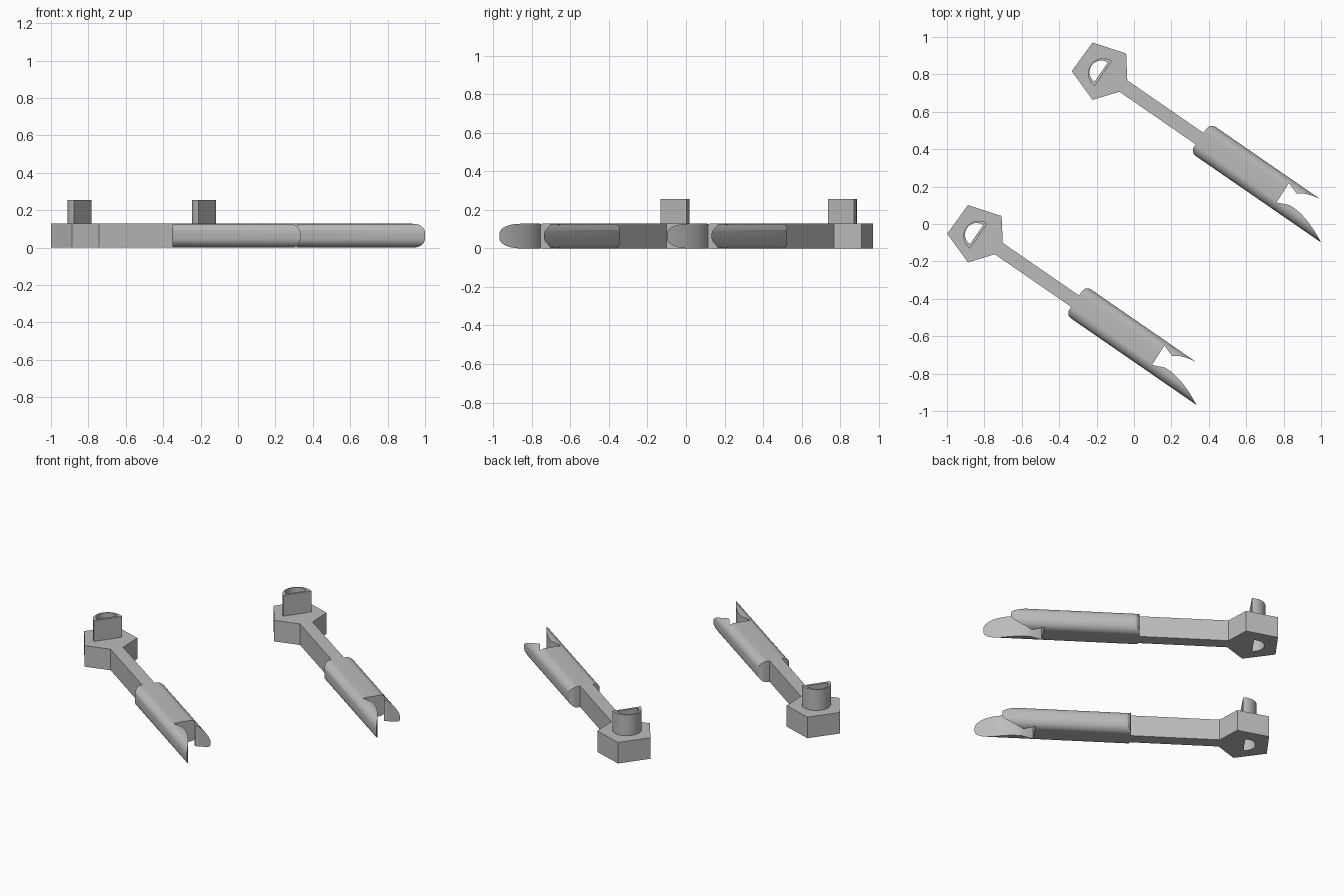
import bpy, bmesh, math
from mathutils import Matrix, Vector

if "Cube" in bpy.data.objects:
    bpy.data.objects.remove(bpy.data.objects["Cube"])

THICK, TOP = 0.128, 0.255
ANGLE = math.radians(-34.6)
HEADS = {"near": (-0.838, -0.052), "far": (-0.172, 0.817)}

steel = bpy.data.materials.new("plain_grey")
steel.use_nodes = True
GREY = (0.5, 0.5, 0.5, 1)
steel.diffuse_color = GREY
steel.node_tree.nodes["Principled BSDF"].inputs["Base Color"].default_value = GREY


def prism(name, outline, low, high, matrix=Matrix()):
    """Extrude a 2D outline between two heights."""
    bm = bmesh.new()
    face = bm.faces.new([bm.verts.new((x, y, low)) for x, y in outline])
    moved = bmesh.ops.extrude_face_region(bm, geom=[face])["geom"]
    bmesh.ops.translate(bm, vec=(0, 0, high - low),
                        verts=[v for v in moved if isinstance(v, bmesh.types.BMVert)])
    bmesh.ops.recalc_face_normals(bm, faces=bm.faces)
    bm.transform(matrix)
    mesh = bpy.data.meshes.new(name)
    bm.to_mesh(mesh)
    bm.free()
    mesh.materials.append(steel)
    obj = bpy.data.objects.new(name, mesh)
    bpy.context.collection.objects.link(obj)
    return obj


def combine(obj, tool, operation):
    """Apply a boolean and keep the resulting mesh."""
    mod = obj.modifiers.new("cut", "BOOLEAN")
    mod.object, mod.operation, mod.solver = tool, operation, "EXACT"
    graph = bpy.context.evaluated_depsgraph_get()
    mesh = bpy.data.meshes.new_from_object(obj.evaluated_get(graph))
    obj.modifiers.clear()
    obj.data = mesh


def arc(cx, cy, r, start, end, steps):
    angles = [math.radians(start + (end - start) * i / steps) for i in range(steps + 1)]
    return [(cx + r * math.cos(a), cy + r * math.sin(a)) for a in angles]


def curve(a, ctrl, b, steps=10):
    """Quadratic curve between two plan points."""
    a, ctrl, b = Vector(a), Vector(ctrl), Vector(b)
    ts = [i / steps for i in range(steps + 1)]
    return [tuple(a * (1 - t) ** 2 + ctrl * 2 * t * (1 - t) + b * t * t) for t in ts]


# Pentagonal head and straight shaft, in one outline along the tool axis
turn = math.degrees(ANGLE)
pentagon = [arc(0, 0, 0.161, a - turn, a - turn, 1)[0] for a in (36, 108, 180, 252)]
HALF = 0.037
body_plan = pentagon + [(0.14, -HALF), (0.635, -HALF), (0.635, HALF), (0.14, HALF)]
body = prism("head_and_shaft", body_plan, 0, THICK)

# Hollow half-round post with a bore through the head
post = prism("post", arc(0.014, -0.006, 0.082, 90, 270, 24), THICK, TOP)
bore = prism("bore_cutter", arc(0, -0.006, 0.062, 90, 270, 24), -0.1, TOP + 0.1)
combine(body, bore, "DIFFERENCE")
combine(post, bore, "DIFFERENCE")

# Grip plan: rounded start, notched jaw with a long and a short tip
LOW, HIGH, R = -0.088, 0.1, 0.035
grip_plan = (arc(0.635 + R, HIGH - R, R, 90, 180, 6)
             + arc(0.635 + R, LOW + R, R, 180, 270, 6)
             + curve((1.485, LOW), (1.33, -0.008), (1.23, -0.02))
             + [(1.167, -0.048), (1.163, 0.076)]
             + curve((1.229, 0.053), (1.265, 0.087), (1.35, HIGH)))
grip = prism("grip", grip_plan, 0, THICK)

# Rounded cross-section of the grip, swept along the axis
E = 0.052
section = (arc(HIGH - E, THICK - E, E, 0, 90, 10) + arc(LOW + E, THICK - E, E, 90, 180, 10)
           + arc(LOW + E, E, E, 180, 270, 10) + arc(HIGH - E, E, E, 270, 360, 10))
along_axis = Matrix(((0, 0, 1, 0), (1, 0, 0, 0), (0, 1, 0, 0), (0, 0, 0, 1)))
sweep = prism("grip_cutter", section, 0.5, 1.6, along_axis)
combine(grip, sweep, "INTERSECT")

for tool in (bore, sweep):
    bpy.data.objects.remove(tool)

# Place both matching tools
for part in (body, post, grip):
    part.data.shade_smooth()
    part.data.set_sharp_from_angle(angle=math.radians(30))
    base = part.name
    for label, (x, y) in HEADS.items():
        obj = part if label == "near" else part.copy()
        if obj is not part:
            bpy.context.collection.objects.link(obj)
        obj.name = f"{label}_{base}"
        obj.location = (x, y, 0)
        obj.rotation_euler.z = ANGLE
